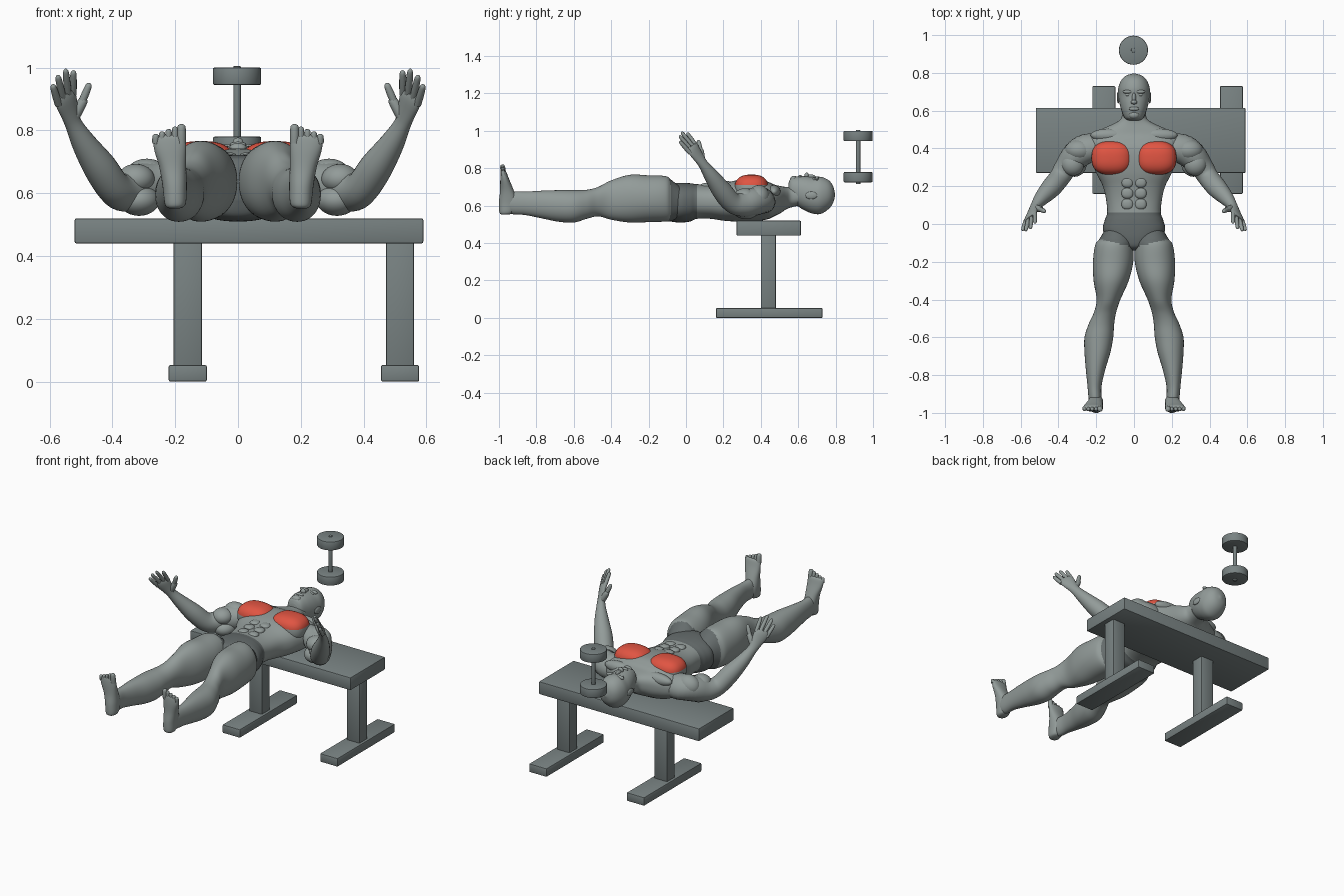
import bpy, bmesh, math
from mathutils import Vector

if "Cube" in bpy.data.objects:
    bpy.data.objects.remove(bpy.data.objects["Cube"])


def material(name, rgb):
    m = bpy.data.materials.new(name)
    m.use_nodes = True
    m.diffuse_color = (*rgb, 1)
    m.node_tree.nodes["Principled BSDF"].inputs["Base Color"].default_value = (*rgb, 1)
    return m


SKIN = material("grey skin", (0.29, 0.33, 0.32))
STEEL = material("bench grey", (0.19, 0.225, 0.225))
SHORTS = material("dark shorts", (0.13, 0.15, 0.15))
RED = material("muscle red", (0.75, 0.09, 0.055))


def finish(name, bm, mats, rule=None, angle=50):
    """Turn a bmesh into a smooth object; rule marks faces for the second material."""
    bmesh.ops.recalc_face_normals(bm, faces=bm.faces)
    for f in bm.faces:
        f.material_index = int(bool(rule and rule(f.calc_center_median(), f.normal)))
    me = bpy.data.meshes.new(name)
    bm.to_mesh(me)
    bm.free()
    for m in mats:
        me.materials.append(m)
    ob = bpy.data.objects.new(name, me)
    bpy.context.collection.objects.link(ob)
    bpy.ops.object.select_all(action="DESELECT")
    ob.select_set(True)
    bpy.context.view_layer.objects.active = ob
    bpy.ops.object.shade_smooth_by_angle(angle=math.radians(angle))
    return ob


def smooth_rows(rows, steps):
    """Catmull-Rom interpolation of section rows."""
    rows = [Vector(r) for r in rows]
    out = []
    for i in range(len(rows) - 1):
        a, b, c, d = rows[max(i - 1, 0)], rows[i], rows[i + 1], rows[min(i + 2, len(rows) - 1)]
        for k in range(steps):
            t = k / steps
            out.append(b + (c - a) * (t / 2) + (a * 2 - b * 5 + c * 4 - d) * (t * t / 2)
                       + (b * 3 - a - c * 3 + d) * (t ** 3 / 2))
    return out + [rows[-1]]


def skin(name, rings, mats, rule=None):
    bm = bmesh.new()
    loops = [[bm.verts.new(p) for p in ring] for ring in rings]
    for a, b in zip(loops, loops[1:]):
        for i in range(len(a)):
            j = (i + 1) % len(a)
            bm.faces.new((a[i], a[j], b[j], b[i]))
    bm.faces.new(loops[0])
    bm.faces.new(loops[-1])
    return finish(name, bm, mats, rule)


def rounded(t, power):
    c, s = math.cos(t), math.sin(t)
    return math.copysign(abs(c) ** power, c), math.copysign(abs(s) ** power, s)


def tube(name, rows, axis="y", side=1, mats=(SKIN,), rule=None, power=0.9, n=40):
    """Rows: position on axis, x min, x max, then min and max on the other axis."""
    rings = []
    for p, x0, x1, w0, w1 in smooth_rows(rows, 6):
        ring = []
        for i in range(n):
            c, s = rounded(2 * math.pi * i / n, power)
            x, w = side * ((x0 + x1) / 2 + c * (x1 - x0) / 2), (w0 + w1) / 2 + s * (w1 - w0) / 2
            ring.append((x, p, w) if axis == "y" else (x, w, p))
        rings.append(ring)
    return skin(name, rings, mats, rule)


def sweep(name, rows, wide, side=1, n=20):
    """Rows: x, y, z, radius along the wide direction, radius across it."""
    rows = smooth_rows(rows, 4)
    pts = [Vector(r[:3]) for r in rows]
    rings = []
    for i, r in enumerate(rows):
        t = (pts[min(i + 1, len(pts) - 1)] - pts[max(i - 1, 0)]).normalized()
        u = (wide - t * wide.dot(t)).normalized()
        v = t.cross(u)
        ring = []
        for k in range(n):
            a = 2 * math.pi * k / n
            p = pts[i] + u * (math.cos(a) * r[3]) + v * (math.sin(a) * r[4])
            ring.append((p.x * side, p.y, p.z))
        rings.append(ring)
    return skin(name, rings, (SKIN,))


def digit(name, base, tip, r, wide, side):
    a, b = Vector(base), Vector(tip)
    rows = [(*a.lerp(b, t), r * k, r * k) for t, k in ((0, 1), (0.5, 1), (0.9, 0.8), (1, 0.25))]
    sweep(name, rows, wide, side, 10)


def blob(name, centre, radii, mats=(SKIN,), rule=None, power=1):
    bm = bmesh.new()
    bmesh.ops.create_uvsphere(bm, u_segments=36, v_segments=20, radius=1)
    for v in bm.verts:
        v.co = [centre[i] + math.copysign(abs(v.co[i]) ** power, v.co[i]) * radii[i] for i in range(3)]
    return finish(name, bm, mats, rule)


def box(name, lo, hi):
    bm = bmesh.new()
    bmesh.ops.create_cube(bm, size=1)
    for v in bm.verts:
        v.co = [(lo[i] + hi[i]) / 2 + v.co[i] * (hi[i] - lo[i]) for i in range(3)]
    bmesh.ops.bevel(bm, geom=bm.edges[:], offset=0.006, segments=2, affect="EDGES", profile=0.5)
    return finish(name, bm, (STEEL,), angle=30)


def disc(name, r, z0, z1, bevel):
    bm = bmesh.new()
    bmesh.ops.create_cone(bm, cap_ends=True, segments=40, radius1=r, radius2=r, depth=z1 - z0)
    rims = [e for e in bm.edges if abs(e.verts[0].co.z - e.verts[1].co.z) < 1e-4]
    bmesh.ops.bevel(bm, geom=rims, offset=bevel, segments=2, affect="EDGES", profile=0.5)
    bmesh.ops.translate(bm, verts=bm.verts, vec=(-0.003, 0.92, (z0 + z1) / 2))
    return finish(name, bm, (STEEL,), angle=30)


# Bench
box("bench_top", (-0.52, 0.27, 0.44), (0.59, 0.615, 0.52))
for label, x in (("right", -0.16), ("left", 0.516)):
    box(label + "_bench_post", (x - 0.045, 0.4, 0.04), (x + 0.045, 0.48, 0.45))
    box(label + "_bench_foot", (x - 0.061, 0.16, 0), (x + 0.061, 0.73, 0.053))

# Dumbbell standing on end
disc("dumbbell_handle", 0.012, 0.715, 1.005, 0.003)
for label, z in (("lower", 0.725), ("upper", 0.945)):
    disc(label + "_dumbbell_weight", 0.077, z, z + 0.055, 0.005)

# Torso with shorts below the waist
torso = [(-0.14, 0.02, 0.58, 0.68), (-0.12, 0.08, 0.53, 0.71), (-0.08, 0.14, 0.515, 0.72),
         (-0.03, 0.165, 0.51, 0.722), (0.02, 0.155, 0.515, 0.72), (0.06, 0.142, 0.53, 0.715),
         (0.13, 0.148, 0.53, 0.712), (0.2, 0.165, 0.52, 0.72), (0.27, 0.2, 0.515, 0.735),
         (0.34, 0.225, 0.515, 0.742), (0.4, 0.24, 0.52, 0.74), (0.445, 0.25, 0.53, 0.725),
         (0.475, 0.22, 0.545, 0.712), (0.505, 0.165, 0.56, 0.705), (0.535, 0.1, 0.58, 0.7),
         (0.56, 0.068, 0.59, 0.7), (0.6, 0.062, 0.6, 0.7)]
tube("torso", [(y, -w, w, a, b) for y, w, a, b in torso], mats=(SKIN, SHORTS),
     rule=lambda c, n: c.y < 0.06, power=0.85, n=56)

# Head and face
head = [(0.548, 0.03, 0.64, 0.72), (0.562, 0.05, 0.62, 0.748), (0.6, 0.066, 0.595, 0.757),
        (0.64, 0.077, 0.572, 0.757), (0.68, 0.083, 0.557, 0.753), (0.72, 0.083, 0.556, 0.754),
        (0.76, 0.068, 0.58, 0.738), (0.785, 0.043, 0.612, 0.708), (0.797, 0.006, 0.652, 0.664)]
tube("head", [(y, -w, w, a, b) for y, w, a, b in head], power=0.95)
blob("nose_bridge", (0, 0.665, 0.752), (0.011, 0.03, 0.015))
blob("nose_tip", (0, 0.645, 0.76), (0.017, 0.012, 0.017))
blob("lips", (0, 0.61, 0.755), (0.026, 0.011, 0.009))
blob("chin", (0, 0.577, 0.742), (0.028, 0.02, 0.018))

for label, s in (("left", 1), ("right", -1)):
    blob(label + "_brow", (s * 0.032, 0.7, 0.744), (0.028, 0.01, 0.012))
    blob(label + "_eye", (s * 0.032, 0.684, 0.741), (0.015, 0.008, 0.009))
    blob(label + "_ear", (s * 0.083, 0.67, 0.655), (0.008, 0.032, 0.02))

    # Chest, abdomen and neck muscles
    blob(label + "_chest_muscle", (s * 0.117, 0.35, 0.692), (0.108, 0.09, 0.074), (SKIN, RED),
         lambda c, n: n.z > 0.2, 0.78)
    for k in range(3):
        blob(f"{label}_abdominal_{k + 1}", (s * 0.035, 0.105 + 0.058 * k, 0.704 + 0.005 * k),
             (0.031, 0.029, 0.017), power=0.85)
    blob(label + "_collar_muscle", (s * 0.13, 0.47, 0.675), (0.1, 0.035, 0.035))

    # Leg with the short's hem as a sloping line
    leg = [(-0.02, 0.03, 0.15, 0.55, 0.69), (-0.075, 0.01, 0.18, 0.52, 0.735),
           (-0.11, 0.004, 0.205, 0.515, 0.758), (-0.2, 0.004, 0.217, 0.512, 0.762),
           (-0.3, 0.028, 0.214, 0.51, 0.765), (-0.4, 0.072, 0.198, 0.525, 0.735),
           (-0.47, 0.095, 0.213, 0.543, 0.7), (-0.53, 0.105, 0.24, 0.53, 0.685),
           (-0.6, 0.11, 0.262, 0.51, 0.683), (-0.68, 0.125, 0.262, 0.514, 0.683),
           (-0.77, 0.152, 0.255, 0.532, 0.68), (-0.86, 0.172, 0.246, 0.55, 0.675),
           (-0.93, 0.172, 0.24, 0.555, 0.675), (-0.965, 0.178, 0.235, 0.575, 0.655)]
    tube(label + "_leg", leg, side=s, mats=(SKIN, SHORTS),
         rule=lambda c, n: c.y > -0.125 + 0.25 * abs(c.x), power=0.95, n=48)

    # Upturned foot and toes
    foot = [(0.552, 0.185, 0.22, -0.985, -0.95), (0.565, 0.167, 0.233, -0.998, -0.92),
            (0.62, 0.163, 0.24, -1.0, -0.9), (0.68, 0.165, 0.25, -0.994, -0.92),
            (0.74, 0.165, 0.267, -0.993, -0.945), (0.775, 0.167, 0.268, -0.99, -0.958),
            (0.785, 0.18, 0.255, -0.985, -0.965)]
    tube(label + "_foot", foot, "z", s)
    for k in range(5):
        x, top, r = 0.18 + 0.0205 * k, 0.82 - 0.008 * k, 0.015 if k == 0 else 0.011
        digit(f"{label}_toe_{k + 1}", (x, -0.975, 0.76), (x, -0.982, top), r, Vector((1, 0, 0)), s)

    # Arm and its large muscles
    across = Vector((-0.6, 0.45, 0.45))
    arm = [(0.18, 0.41, 0.63, 0.06, 0.07), (0.25, 0.4, 0.63, 0.07, 0.08),
           (0.31, 0.36, 0.62, 0.075, 0.075), (0.36, 0.3, 0.605, 0.065, 0.06),
           (0.395, 0.245, 0.618, 0.055, 0.055), (0.44, 0.19, 0.683, 0.053, 0.053),
           (0.488, 0.138, 0.755, 0.04, 0.04), (0.522, 0.095, 0.817, 0.029, 0.025),
           (0.535, 0.07, 0.855, 0.034, 0.02), (0.548, 0.04, 0.9, 0.043, 0.017),
           (0.551, 0.028, 0.92, 0.035, 0.011)]
    sweep(label + "_arm", arm, across, s, 28)
    blob(label + "_shoulder_muscle", (s * 0.29, 0.39, 0.645), (0.075, 0.058, 0.065))
    blob(label + "_biceps", (s * 0.325, 0.315, 0.645), (0.06, 0.06, 0.048))
    blob(label + "_triceps", (s * 0.315, 0.32, 0.578), (0.065, 0.07, 0.05))

    # Spread fingers
    fingers = [("little", -0.036, (0.59, -0.034, 0.945)), ("ring", -0.013, (0.574, -0.036, 0.975)),
               ("middle", 0.01, (0.549, -0.025, 0.995)), ("index", 0.032, (0.524, 0.005, 0.99))]
    for finger, offset, tip in fingers:
        base = Vector((0.547, 0.04, 0.9)) + across.normalized() * offset
        digit(f"{label}_{finger}_finger", base, tip, 0.0115, across, s)
    digit(label + "_thumb_base", (0.53, 0.085, 0.83), (0.487, 0.078, 0.905), 0.018, across, s)
    digit(label + "_thumb", (0.497, 0.078, 0.89), (0.472, 0.066, 0.95), 0.0125, across, s)
